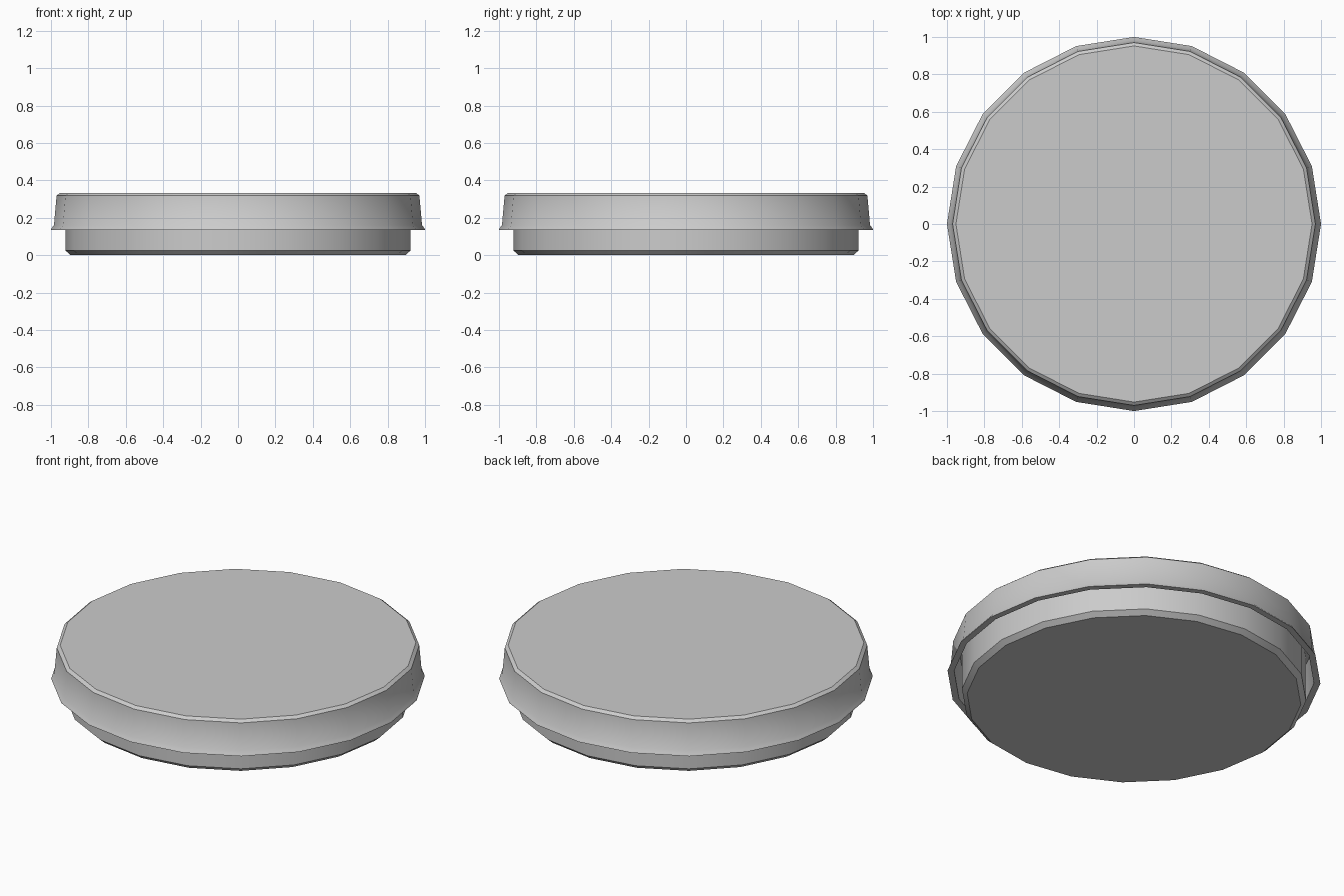
import bpy
import bmesh
import math

if "Cube" in bpy.data.objects:
    bpy.data.objects.remove(bpy.data.objects["Cube"])

SIDES = 20


def lathe(name, profile):
    """Revolve (radius, z) points into a closed shell with flat caps at both ends."""
    bm = bmesh.new()
    rings = []
    for r, z in profile:
        rings.append([bm.verts.new((r * math.cos(2 * math.pi * i / SIDES),
                                    r * math.sin(2 * math.pi * i / SIDES), z))
                      for i in range(SIDES)])
    for a, b in zip(rings, rings[1:]):
        for i in range(SIDES):
            j = (i + 1) % SIDES
            bm.faces.new((a[i], a[j], b[j], b[i]))
    bm.faces.new(rings[0])
    bm.faces.new(rings[-1])
    bmesh.ops.recalc_face_normals(bm, faces=bm.faces)
    mesh = bpy.data.meshes.new(name)
    bm.to_mesh(mesh)
    bm.free()
    obj = bpy.data.objects.new(name, mesh)
    bpy.context.collection.objects.link(obj)
    bpy.ops.object.select_all(action='DESELECT')
    obj.select_set(True)
    bpy.context.view_layer.objects.active = obj
    bpy.ops.object.shade_smooth_by_angle(angle=math.radians(38))
    return obj


# Shallow dish: chamfered base, straight wall, open hollow inside
lathe("dish", [(0.895, 0.0), (0.923, 0.025), (0.923, 0.29),
               (0.895, 0.29), (0.895, 0.03)])

# Lid: chamfered top, slightly tapered skirt with flared lip, hollow underneath
lathe("lid", [(0.952, 0.332), (0.97, 0.318), (0.984, 0.16), (0.997, 0.144),
              (1.0, 0.135), (0.965, 0.135), (0.945, 0.305)])
